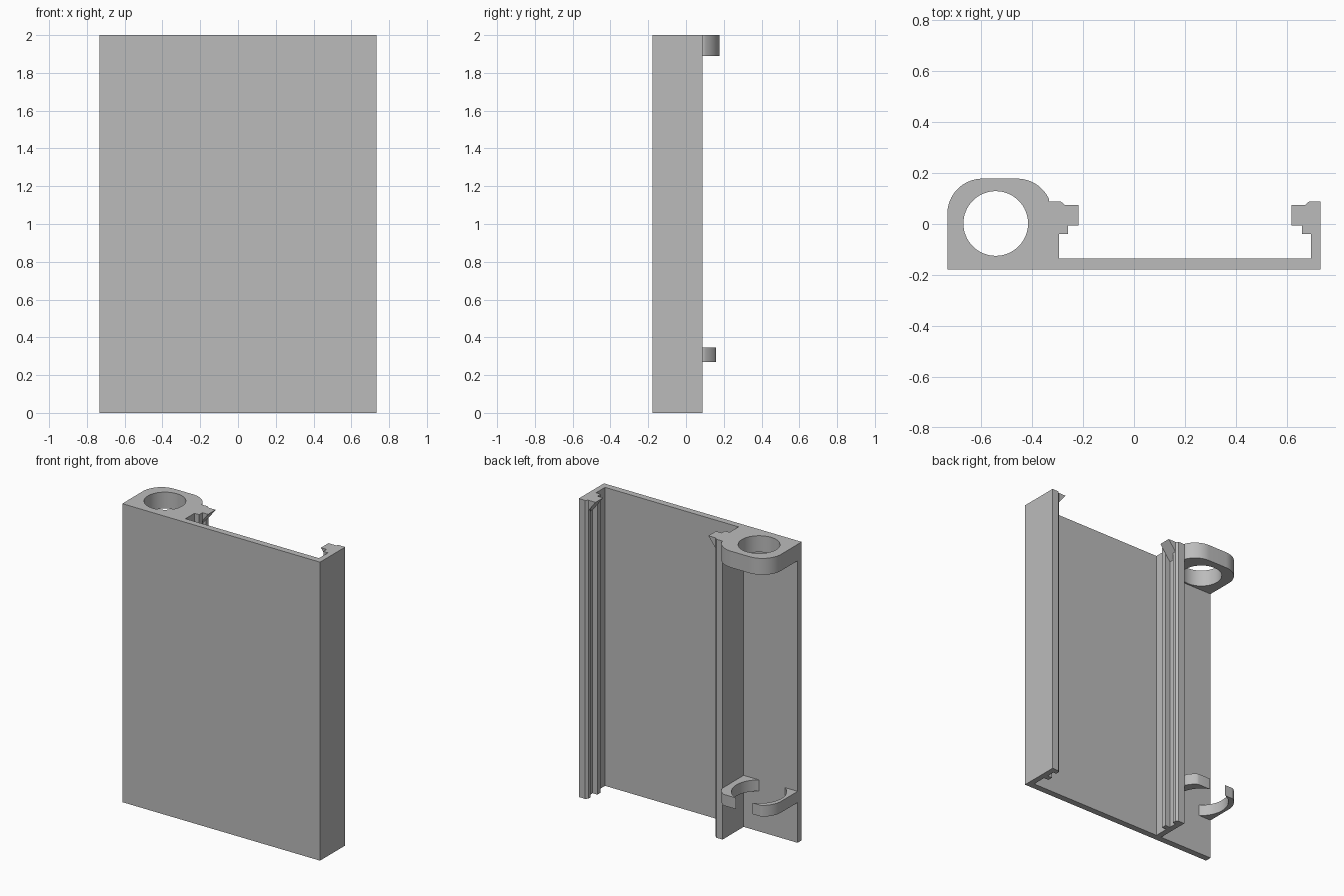
import bpy, bmesh, math
from mathutils import Vector

cube = bpy.data.objects.get("Cube")
if cube:
    bpy.data.objects.remove(cube, do_unlink=True)

grey = bpy.data.materials.new("plain_grey")
grey.use_nodes = True
grey.diffuse_color = (0.5, 0.5, 0.5, 1)
grey.node_tree.nodes["Principled BSDF"].inputs["Base Color"].default_value = (0.5, 0.5, 0.5, 1)

HEIGHT, FRONT, INNER, BACK = 2.0, -0.178, -0.135, 0.088
LEFT, RIGHT, MID = -0.733, 0.733, 0.2     # MID is the centre of the rail pair
BORE = (-0.543, 0.002)


def prism(name, points, direction):
    """Extrude a flat outline of 3D points along a vector."""
    bm = bmesh.new()
    face = bm.faces.new([bm.verts.new(p) for p in points])
    moved = bmesh.ops.extrude_face_region(bm, geom=[face])["geom"]
    verts = [g for g in moved if isinstance(g, bmesh.types.BMVert)]
    bmesh.ops.translate(bm, verts=verts, vec=Vector(direction))
    bmesh.ops.recalc_face_normals(bm, faces=bm.faces[:])
    mesh = bpy.data.meshes.new(name)
    bm.to_mesh(mesh)
    bm.free()
    mesh.materials.append(grey)
    obj = bpy.data.objects.new(name, mesh)
    bpy.context.collection.objects.link(obj)
    return obj


def upright(name, outline, low, high):
    return prism(name, [(x, y, low) for x, y in outline], (0, 0, high - low))


def arc(centre, radius, start, end, steps):
    angles = [math.radians(start + (end - start) * i / steps) for i in range(steps + 1)]
    return [(centre[0] + radius * math.cos(a), centre[1] + radius * math.sin(a)) for a in angles]


# Front panel
upright("front_panel", [(LEFT, FRONT), (RIGHT, FRONT), (RIGHT, INNER), (LEFT, INNER)], 0, HEIGHT)

# Rail section: wall, inner rib and chamfered back edge, measured outward from MID
section = [(0.533, INNER), (0.495, INNER), (0.495, -0.04), (0.46, -0.04), (0.46, -0.005),
           (0.495, -0.005), (0.495, 0.05), (0.472, 0.05), (0.472, 0.075),
           (0.487, BACK), (0.533, BACK)]
for side, word in ((-1, "bore_side"), (1, "flange_side")):
    upright("rail_" + word, [(MID + side * u, y) for u, y in section], 0, HEIGHT)
    # Ramped stop at the top of the groove
    wedge = [(0.495, HEIGHT), (0.418, HEIGHT), (0.495, HEIGHT - 0.1)]
    prism("stop_" + word, [(MID + side * u, -0.005, z) for u, z in wedge], (0, 0.08, 0))


def holder(name, low, high, radius, cap):
    """Rounded bracket with a round bore; cap trims its back."""
    wall = MID - 0.533
    rounded = arc((-0.459, 0.04), 0.138, 24, 90, 16) + arc((-0.595, 0.04), 0.138, 90, 180, 24)
    outline = [(wall, INNER), (wall, BACK)]
    for x, y in rounded:
        if y <= cap:
            outline.append((min(x, wall), y))
        elif outline[-1][1] < cap or x < -0.595:
            outline.append((x, cap))
    outline.append((LEFT, INNER))
    clean = [p for i, p in enumerate(outline) if i == 0 or (Vector(p) - Vector(outline[i - 1])).length > 1e-4]
    body = upright(name, clean, low, high)
    cutter = upright("bore_cutter", arc(BORE, radius, 0, 354.375, 63), low - 0.1, high + 0.1)
    cutter.hide_render = True
    cut = body.modifiers.new("bore", "BOOLEAN")
    cut.operation, cut.solver, cut.object = "DIFFERENCE", "EXACT", cutter
    bpy.ops.object.select_all(action="DESELECT")
    body.select_set(True)
    bpy.context.view_layer.objects.active = body
    bpy.ops.object.modifier_apply(modifier=cut.name)
    bpy.data.objects.remove(cutter, do_unlink=True)
    bpy.ops.object.shade_smooth_by_angle(angle=math.radians(30))


# Closed ring at the top, open clip near the bottom
holder("top_ring", HEIGHT - 0.11, HEIGHT, 0.127, 0.2)
holder("lower_clip", 0.27, 0.345, 0.168, 0.158)
